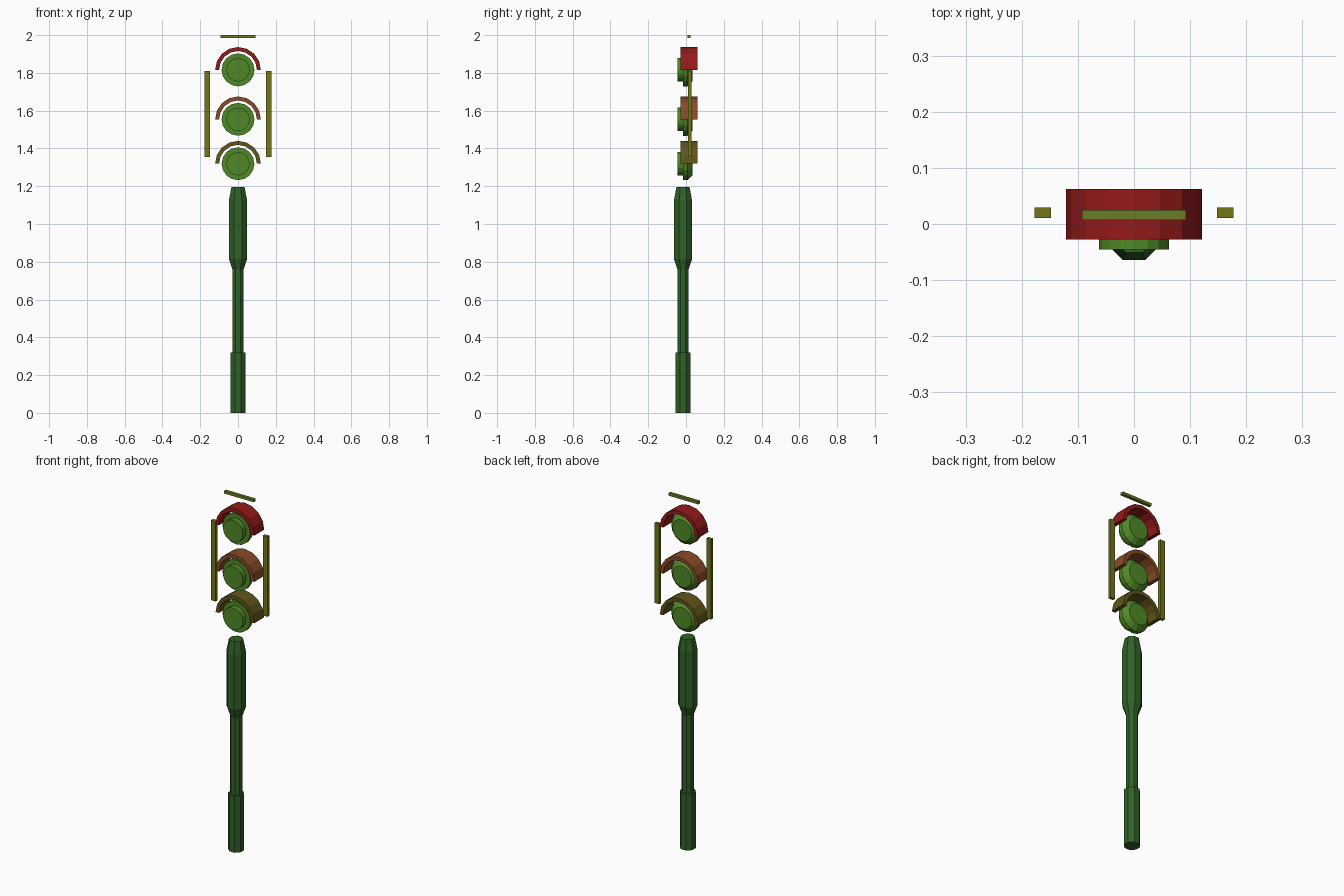
import bpy, bmesh, math
from math import cos, sin, pi

if "Cube" in bpy.data.objects:
    bpy.data.objects.remove(bpy.data.objects["Cube"])


def make(name, verts, faces, color):
    me = bpy.data.meshes.new(name)
    me.from_pydata(verts, [], faces)
    bm = bmesh.new()
    bm.from_mesh(me)
    bmesh.ops.recalc_face_normals(bm, faces=bm.faces)
    bm.to_mesh(me)
    bm.free()
    ob = bpy.data.objects.new(name, me)
    bpy.context.collection.objects.link(ob)
    mat = bpy.data.materials.new(name + "_paint")
    mat.diffuse_color = (*color, 1)
    mat.use_nodes = True
    mat.node_tree.nodes["Principled BSDF"].inputs["Base Color"].default_value = mat.diffuse_color
    me.materials.append(mat)
    return ob


def lathe(name, profile, sides, place, color, turn=0.0):
    """Closed solid from (radius, height) rings; place maps ring coords to 3D."""
    verts = [place(r * cos(2 * pi * (i + turn) / sides), r * sin(2 * pi * (i + turn) / sides), h)
             for r, h in profile for i in range(sides)]
    faces = []
    for k in range(len(profile) - 1):
        for i in range(sides):
            j = (i + 1) % sides
            faces.append((k * sides + i, k * sides + j, (k + 1) * sides + j, (k + 1) * sides + i))
    last = (len(profile) - 1) * sides
    faces += [tuple(range(sides)), tuple(range(last, last + sides))]
    return make(name, verts, faces, color)


def box(name, x0, x1, y0, y1, z0, z1, color):
    v = [(x, y, z) for x in (x0, x1) for y in (y0, y1) for z in (z0, z1)]
    f = [(0, 1, 3, 2), (4, 6, 7, 5), (0, 4, 5, 1), (2, 3, 7, 6), (0, 2, 6, 4), (1, 5, 7, 3)]
    return make(name, v, f, color)


def visor(name, zc, color, r_out=0.121, r_in=0.1, y0=-0.028, y1=0.062, seg=8):
    verts, faces = [], []
    for i in range(seg + 1):
        a = pi * i / seg
        for r, y in ((r_out, y0), (r_out, y1), (r_in, y1), (r_in, y0)):
            verts.append((r * cos(a), y, zc + r * sin(a)))
    for i in range(seg):
        for k in range(4):
            m = (k + 1) % 4
            faces.append((4 * i + k, 4 * i + m, 4 * i + 4 + m, 4 * i + 4 + k))
    faces += [(0, 1, 2, 3), tuple(4 * seg + k for k in range(4))]
    return make(name, verts, faces, color)


# Eight-sided pole with a sleeve at the foot and a thick collar at the top
s = 1 / cos(pi / 8)
pole = [(0.039, 0), (0.039, 0.32), (0.03, 0.32), (0.03, 0.76),
        (0.048, 0.815), (0.048, 1.125), (0.035, 1.195)]
lathe("pole", [(r * s, h) for r, h in pole], 8,
      lambda a, b, h: (a, b - 0.016, h), (0.03, 0.12, 0.02), 0.5)

# Three lamps, each with a lens, a flange and a half-round visor
lamp = [(0.062, -0.045), (0.062, -0.015), (0.087, -0.015), (0.087, 0.008), (0.06, 0.035)]
shades = [(0.3, 0.01, 0.01), (0.25, 0.07, 0.02), (0.12, 0.09, 0.01)]
for n, zc in enumerate((1.816, 1.554, 1.319)):
    lathe(f"lamp_{n + 1}", lamp, 16, lambda a, b, h: (a, h, zc + b), (0.08, 0.25, 0.02))
    visor(f"visor_{n + 1}", zc, shades[n])

# Thin trim bars left, right and above
for side, x0 in (("left", -0.177), ("right", 0.148)):
    box(f"{side}_bar", x0, x0 + 0.029, 0.011, 0.029, 1.356, 1.81, (0.17, 0.18, 0.01))
box("top_bar", -0.093, 0.093, 0.007, 0.025, 1.985, 2.0, (0.15, 0.2, 0.02))
